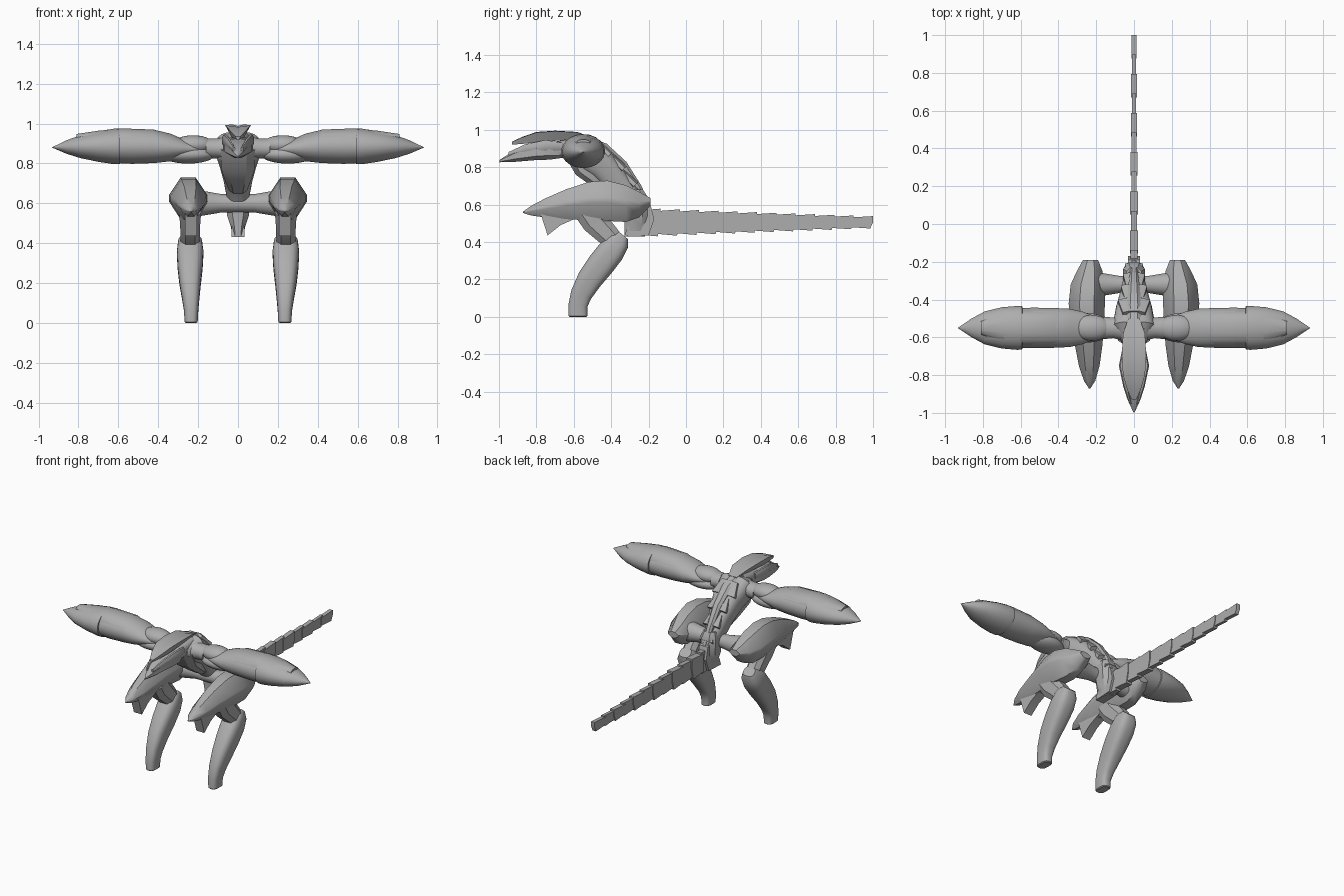
import bpy, bmesh, math
from mathutils import Vector

grey = bpy.data.materials.new("plain_grey")
grey.diffuse_color = (0.42, 0.42, 0.42, 1)
X, Y, Z = Vector((1, 0, 0)), Vector((0, 1, 0)), Vector((0, 0, 1))


def finish(name, bm, mirror=False, angle=30):
    bmesh.ops.remove_doubles(bm, verts=bm.verts, dist=0.0002)
    bmesh.ops.recalc_face_normals(bm, faces=bm.faces)
    me = bpy.data.meshes.new(name)
    bm.to_mesh(me)
    bm.free()
    me.materials.append(grey)
    ob = bpy.data.objects.new(name, me)
    bpy.context.collection.objects.link(ob)
    if mirror:
        ob.modifiers.new("mirror", 'MIRROR')
    bpy.ops.object.select_all(action='DESELECT')
    ob.select_set(True)
    bpy.context.view_layer.objects.active = ob
    bpy.ops.object.shade_smooth_by_angle(angle=math.radians(angle))
    return ob


def ring(n=24, power=1.0):
    """Unit cross-section; power below 1 makes it boxier."""
    pts = []
    for i in range(n):
        a = 2 * math.pi * (i + 0.5) / n
        c, s = math.cos(a), math.sin(a)
        pts.append((math.copysign(abs(c) ** power, c), math.copysign(abs(s) ** power, s)))
    return pts


def loft(name, secs, shape, u=X, v=None, mirror=False, angle=30):
    """Skin of sections (x, y, z, half_u, half_v); v follows the path unless given."""
    bm = bmesh.new()
    ctr = [Vector(s[:3]) for s in secs]
    rows = []
    for i, s in enumerate(secs):
        t = ctr[min(i + 1, len(ctr) - 1)] - ctr[max(i - 1, 0)]
        w = v or t.cross(u).normalized()
        rows.append([bm.verts.new(ctr[i] + u * a * s[3] + w * b * s[4]) for a, b in shape])
    n = len(shape)
    for r, q in zip(rows, rows[1:]):
        for i in range(n):
            bm.faces.new((r[i], r[(i + 1) % n], q[(i + 1) % n], q[i]))
    bm.faces.new(rows[0])
    bm.faces.new(rows[-1])
    return finish(name, bm, mirror, angle)


def ellipsoid(name, c, r, mirror=True):
    bm = bmesh.new()
    bmesh.ops.create_uvsphere(bm, u_segments=24, v_segments=14, radius=1)
    for vert in bm.verts:
        vert.co = Vector([c[k] + r[k] * vert.co[k] for k in range(3)])
    return finish(name, bm, mirror)


def prism(name, pts, x0, x1, mirror=False):
    """Side outline (y, z) extruded from x0 to x1."""
    bm = bmesh.new()
    a, b = [[bm.verts.new((x, *p)) for p in pts] for x in (x0, x1)]
    bm.faces.new(a)
    bm.faces.new(b)
    for i in range(len(pts)):
        j = (i + 1) % len(pts)
        bm.faces.new((a[i], a[j], b[j], b[i]))
    return finish(name, bm, mirror)


ROUND, SOFT = ring(), ring(24, 0.7)
HEX = [(-1, -.1), (-.35, -1), (.35, -1), (1, -.1), (1, .2), (.4, 1), (-.4, 1), (-1, .2)]
OCT = [(-1, -.5), (-.5, -1), (.5, -1), (1, -.5), (1, .5), (.5, 1), (-.5, 1), (-1, .5)]

# Torso sloping from the shoulders to the hips
spine = [(0, -.63, .88, .06, .045), (0, -.55, .875, .115, .09), (0, -.45, .81, .095, .085),
         (0, -.37, .72, .072, .07), (0, -.30, .63, .055, .065), (0, -.26, .55, .05, .055)]
loft("torso", spine, SOFT)
loft("pelvis", [(0, -.27, .68, .04, .04), (0, -.27, .64, .057, .065), (0, -.265, .54, .055, .065),
                (0, -.27, .48, .035, .06), (0, -.275, .43, .028, .055)], OCT, v=Y)
# Overlapping back plates, paired left and right of a central ridge
for i, (y, z, w) in enumerate([(-.435, .90, .085), (-.36, .825, .07), (-.30, .74, .058), (-.245, .655, .048)]):
    d = Vector((0, .6, -.8))
    a, b = Vector((0, y, z)) - d * .05, Vector((0, y, z)) + d * .045
    n = Vector((0, .8, .6)) * -.012
    loft(f"back_plate_{i}", [(*(a + n), w * .7, .018), (*b, w, .022)], OCT)
loft("back_ridge", [(0, -.56, .955, .035, .02), (0, -.44, .90, .04, .03), (0, -.34, .81, .03, .028),
                    (0, -.26, .69, .022, .024), (0, -.21, .59, .018, .02)], OCT)
# Chest plate under the neck
loft("chest_plate", [(0, -.59, .88, .085, .06), (0, -.55, .79, .085, .05),
                     (0, -.47, .73, .065, .045), (0, -.40, .68, .045, .04)], OCT)

# Neck, jaw, brow and crest
loft("neck", [(0, -.55, .90, .065, .06), (0, -.68, .895, .055, .045), (0, -.78, .885, .05, .035)], SOFT)
loft("jaw", [(0, -.66, .875, .045, .025), (0, -.73, .885, .075, .045), (0, -.80, .88, .07, .042),
             (0, -.92, .858, .038, .03), (0, -.998, .832, .003, .006)], OCT, v=Z)
for s in (-1, 1):
    loft("cheek_plate_" + ("left" if s > 0 else "right"),
         [(s * .05, -.66, .91, .012, .02), (s * .066, -.75, .915, .014, .03),
          (s * .045, -.86, .90, .012, .022), (s * .02, -.95, .87, .006, .01)], OCT, v=Z)
loft("crest", [(0, -.50, .945, .03, .012), (0, -.58, .968, .058, .02), (0, -.70, .968, .065, .027),
               (0, -.80, .960, .058, .028), (0, -.88, .942, .035, .018), (0, -.93, .928, .012, .008)],
     [(-1, .9), (-.55, -1), (.55, -1), (1, .9), (.45, 1), (0, .75), (-.45, 1)], v=Z)

# Arms: shoulder joint, rounded upper arm, long forearm shell and pointed end
AY, AZ = -.55, .885
loft("shoulder_joint", [(.05, AY, .875, .07, .06), (.11, AY, .875, .055, .05), (.16, AY, .875, .06, .05)],
     ROUND, u=Y, v=Z, mirror=True)
ellipsoid("upper_arm_top", (.225, AY, .893), (.105, .068, .048))
ellipsoid("upper_arm_bottom", (.25, AY, .845), (.135, .078, .046))
loft("forearm", [(.20, AY, .87, .06, .03), (.27, AY, .875, .086, .045), (.34, AY, .88, .102, .07),
                 (.42, AY, AZ, .106, .084), (.53, AY, AZ, .108, .088), (.61, AY, AZ, .106, .084)],
     ROUND, u=Y, v=Z, mirror=True)
loft("forearm_tip", [(.59, AY, AZ, .10, .08), (.592, AY, AZ, .116, .09), (.62, AY, AZ, .117, .09),
                     (.70, AY, AZ, .110, .078), (.79, AY, .884, .088, .058), (.86, AY, .882, .05, .034),
                     (.932, AY, .88, .001, .001)], ROUND, u=Y, v=Z, mirror=True)
# Upper shell plate with a swept front edge overlapping the tip
loft("forearm_shell", [(.36, AY, .91, .09, .03), (.42, AY, .922, .096, .05), (.58, AY, .926, .098, .052),
                       (.70, AY, .922, .085, .044), (.81, AY, .936, .035, .012)],
     [(-1, -.6), (1, -.6), (.95, .1), (.7, .65), (.3, .95), (-.3, .95), (-.7, .65), (-.95, .1)],
     u=Y, v=Z, mirror=True, angle=45)

# Hip axle between the thighs
loft("hip_axle", [(x, -.32, .60, r, r) for x, r in
                  [(-.19, .065), (-.15, .058), (-.08, .046), (.08, .046), (.15, .058), (.19, .065)]],
     ROUND, u=Y, v=Z)

# Thigh armour pods with a spike underneath
loft("thigh", [(.23, -.19, .615, .04, .02), (.235, -.25, .60, .068, .068), (.245, -.32, .605, .09, .098),
               (.25, -.42, .62, .096, .108), (.248, -.52, .618, .09, .103), (.24, -.64, .602, .073, .08),
               (.237, -.75, .582, .055, .052), (.235, -.83, .567, .03, .025), (.235, -.872, .558, .003, .003)],
     HEX, v=Z, mirror=True, angle=40)
prism("thigh_spike", [(-.78, .56), (-.74, .435), (-.67, .49), (-.58, .53), (-.58, .58)], .205, .265, True)

# Legs: short link down to the knee, then a curved shin to a flat foot
LX = .24
loft("upper_leg", [(LX, -.53, .57, .055, .07), (LX, -.49, .51, .05, .07),
                   (LX, -.42, .44, .048, .06), (LX, -.37, .39, .045, .05)], OCT, mirror=True)
loft("shin", [(LX, -.335, .435, .04, .032), (LX, -.36, .405, .06, .062), (LX, -.40, .35, .067, .073),
              (LX, -.455, .28, .063, .074), (LX, -.515, .20, .054, .068), (LX - .003, -.56, .12, .043, .058),
              (LX - .005, -.578, .06, .036, .051), (LX - .005, -.578, .005, .033, .051),
              (LX - .005, -.578, 0, .027, .045)], SOFT, mirror=True)

# Tail of flat overlapping segments, alternately wide and narrow
N, Y0, STEP = 12, -.24, 1.24 / 12
for i in range(N):
    f = i / (N - 1)
    top, bot = .578 - .04 * f, .43 + .042 * f
    a, b = Y0 + i * STEP - .02, Y0 + (i + 1) * STEP
    w = (.023 - .010 * f) * (1 if i % 2 else .75)
    d = .010 - .003 * f
    prism(f"tail_segment_{i}", [(a, bot + d), (b - .015, bot), (b, (top + bot) / 2),
                                (b, top), (a, top - d)], -w, w)
# Tail root
prism("tail_root", [(-.33, .43), (-.20, .435), (-.17, .52), (-.19, .60), (-.26, .63)], -.032, .032)
